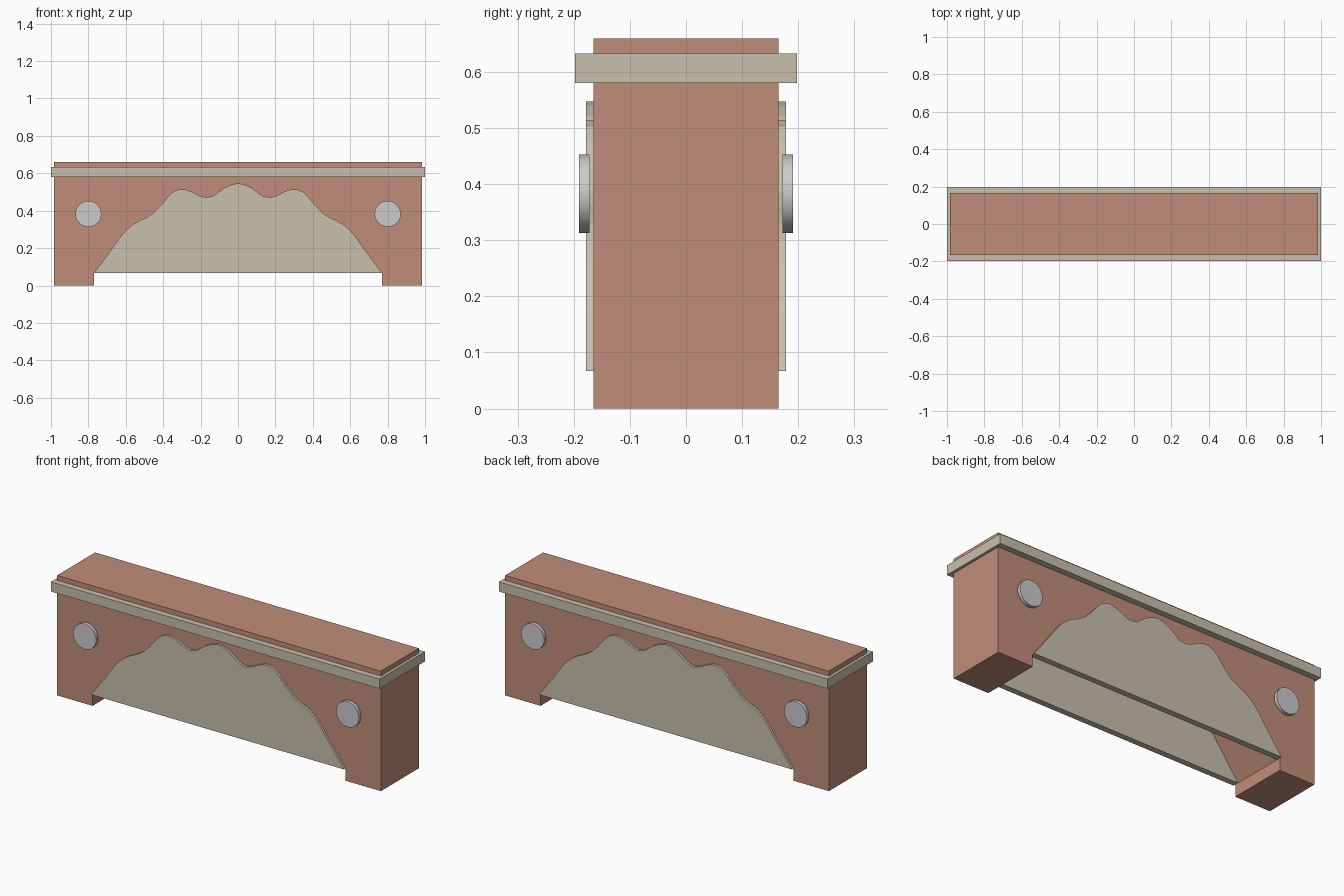
import bpy, bmesh
from math import pi

if "Cube" in bpy.data.objects:
    bpy.data.objects.remove(bpy.data.objects["Cube"])


def material(name, rgb):
    m = bpy.data.materials.new(name)
    m.diffuse_color = (*rgb, 1)
    m.use_nodes = True
    m.node_tree.nodes["Principled BSDF"].inputs["Base Color"].default_value = m.diffuse_color
    return m


brick = material("brick", (0.53, 0.27, 0.19))
stone = material("stone", (0.58, 0.53, 0.42))


def extrude_profile(name, pts, y0, y1, mat):
    """Solid made from an x-z outline, extruded along y."""
    bm = bmesh.new()
    face = bm.faces.new([bm.verts.new((x, y0, z)) for x, z in pts])
    ext = bmesh.ops.extrude_face_region(bm, geom=[face])
    verts = [v for v in ext["geom"] if isinstance(v, bmesh.types.BMVert)]
    bmesh.ops.translate(bm, verts=verts, vec=(0, y1 - y0, 0))
    bmesh.ops.recalc_face_normals(bm, faces=bm.faces)
    me = bpy.data.meshes.new(name)
    bm.to_mesh(me)
    bm.free()
    ob = bpy.data.objects.new(name, me)
    bpy.context.collection.objects.link(ob)
    me.materials.append(mat)
    return ob


# Scalloped arch outline, left half mirrored to the right
half = [(-0.77, 0.067), (-0.69, 0.175), (-0.625, 0.265), (-0.595, 0.30),
        (-0.56, 0.328), (-0.525, 0.347), (-0.49, 0.363), (-0.455, 0.385),
        (-0.415, 0.425), (-0.375, 0.475), (-0.345, 0.502), (-0.315, 0.514),
        (-0.285, 0.514), (-0.25, 0.503), (-0.205, 0.48), (-0.17, 0.471),
        (-0.135, 0.477), (-0.105, 0.498), (-0.075, 0.521), (-0.035, 0.539)]
arch = half + [(0, 0.547)] + [(-x, z) for x, z in reversed(half)]

# Wall block with the arch opening
wall_outline = ([(-0.985, 0), (-0.77, 0)] + arch +
                [(0.77, 0), (0.985, 0), (0.985, 0.66), (-0.985, 0.66)])
extrude_profile("wall", wall_outline, -0.165, 0.165, brick)

# Ledge running round the top
ledge = [(-1, 0.58), (1, 0.58), (1, 0.633), (-1, 0.633)]
extrude_profile("ledge", ledge, -0.198, 0.198, stone)

for side, label in ((-1, "front"), (1, "back")):
    # Thin panel closing the arch
    extrude_profile(label + "_panel", arch, side * 0.178, side * 0.145, stone)
    # Round discs either side of the arch
    for x in (-0.8, 0.8):
        bpy.ops.mesh.primitive_cylinder_add(
            vertices=24, radius=0.07, depth=0.019,
            location=(x, side * 0.1815, 0.383), rotation=(pi / 2, 0, 0))
        disc = bpy.context.object
        disc.name = label + ("_left_disc" if x < 0 else "_right_disc")
        bpy.ops.object.shade_smooth_by_angle()
